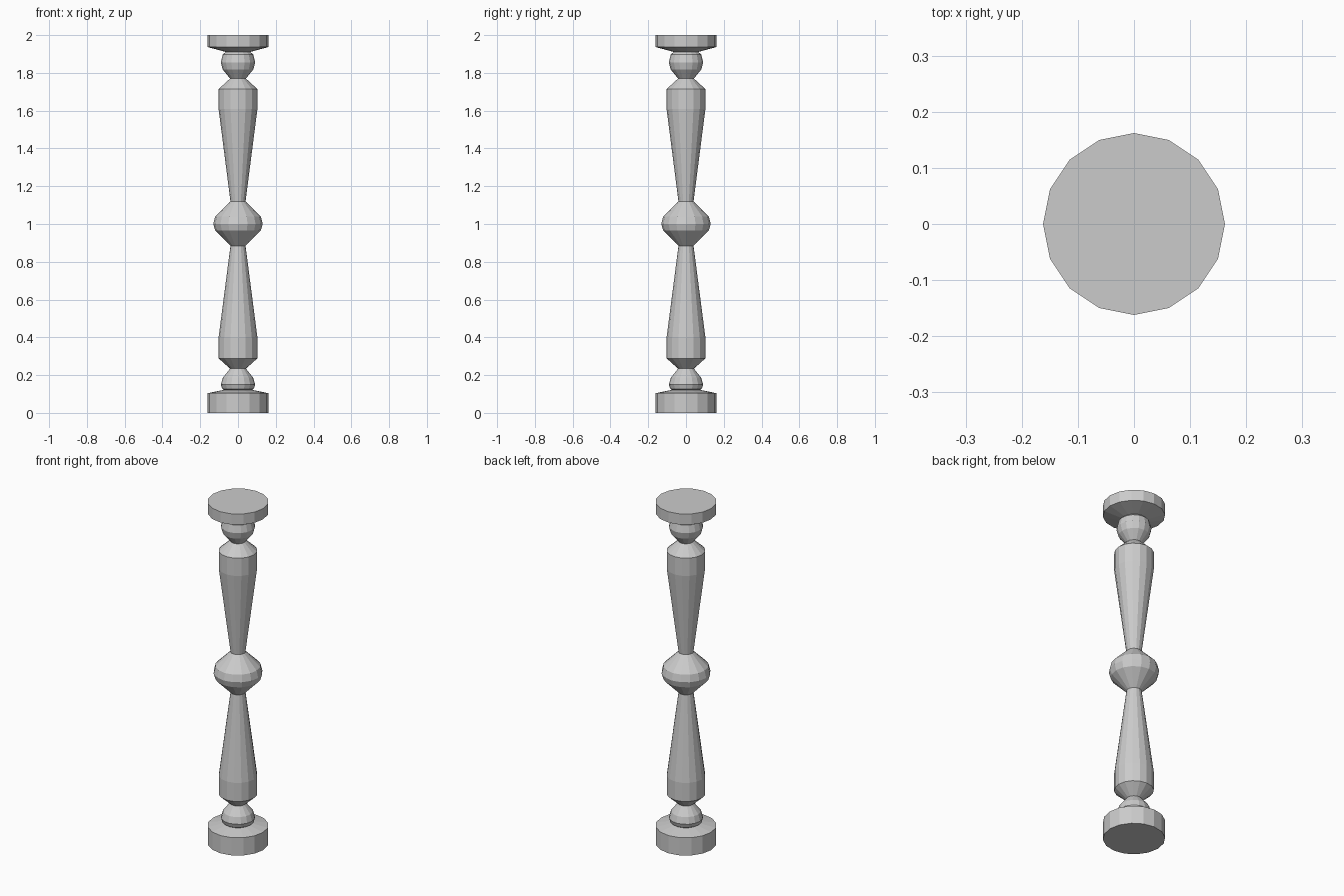
import bpy, bmesh
from math import cos, sin, tau

if "Cube" in bpy.data.objects:
    bpy.data.objects.remove(bpy.data.objects["Cube"])

SIDES = 16

# Profile sections as (radius, height), bottom to top
foot = [(0.162, 0.0), (0.162, 0.104), (0.075, 0.122)]
lower_bead = [(0.083, 0.127), (0.091, 0.15), (0.08, 0.187), (0.042, 0.234)]
lower_vase = [(0.103, 0.289), (0.103, 0.398), (0.040, 0.884)]
middle_knob = [(0.121, 0.966), (0.131, 1.0), (0.121, 1.04), (0.040, 1.12)]
upper_vase = [(0.103, 1.61), (0.103, 1.714), (0.042, 1.77)]
upper_bead = [(0.081, 1.818), (0.091, 1.855), (0.081, 1.897), (0.065, 1.911)]
cap = [(0.162, 1.937), (0.162, 2.0)]


def lathe(name, profile):
    """Turn a profile around z into a closed, flat-faced solid."""
    bm = bmesh.new()
    rings = [[bm.verts.new((r * cos(tau * i / SIDES), r * sin(tau * i / SIDES), z))
              for i in range(SIDES)] for r, z in profile]
    for low, high in zip(rings, rings[1:]):
        for i in range(SIDES):
            j = (i + 1) % SIDES
            bm.faces.new((low[i], low[j], high[j], high[i]))
    bm.faces.new(rings[0][::-1])
    bm.faces.new(rings[-1])
    mesh = bpy.data.meshes.new(name)
    bm.to_mesh(mesh)
    bm.free()
    obj = bpy.data.objects.new(name, mesh)
    bpy.context.collection.objects.link(obj)
    return obj


# One continuous turned post
lathe("baluster", foot + lower_bead + lower_vase + middle_knob
      + upper_vase + upper_bead + cap)
